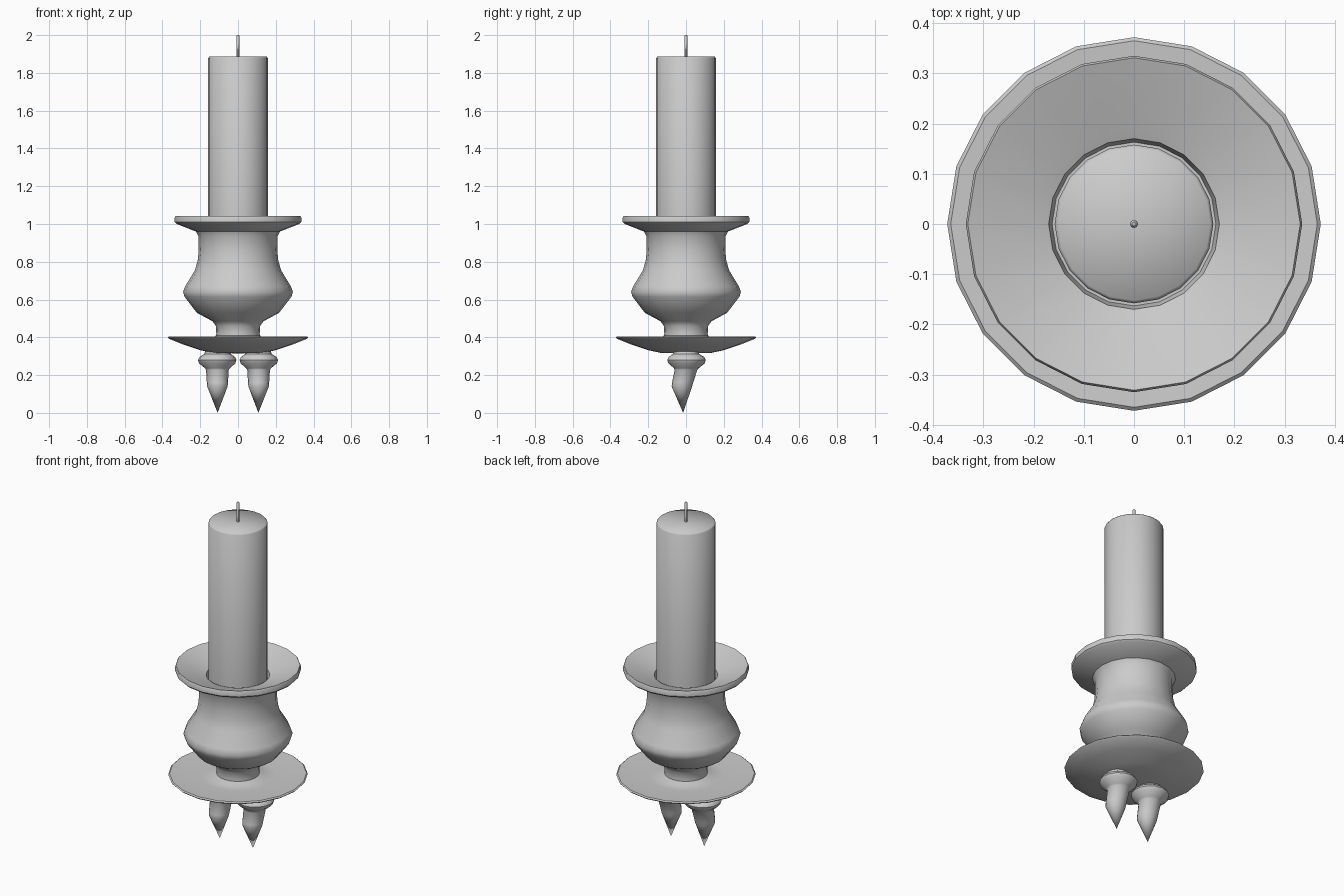
import bpy, bmesh, math


def lathe(name, profile, sides, angle=40, mirror_x=False):
    """Spin (radius, z[, centre x, centre y]) rings into a surface; radius 0 closes an end."""
    bm = bmesh.new()
    rings = []
    for p in profile:
        r, z = p[:2]
        cx, cy = p[2:] if len(p) > 2 else (0, 0)
        if r == 0:
            rings.append([bm.verts.new((cx, cy, z))])
        else:
            rings.append([bm.verts.new((cx + r * math.cos(2 * math.pi * i / sides),
                                        cy + r * math.sin(2 * math.pi * i / sides), z))
                          for i in range(sides)])
    for a, b in zip(rings, rings[1:]):
        for i in range(sides):
            j = (i + 1) % sides
            if len(a) == 1:
                bm.faces.new((a[0], b[j], b[i]))
            elif len(b) == 1:
                bm.faces.new((a[i], a[j], b[0]))
            else:
                bm.faces.new((a[i], a[j], b[j], b[i]))
    bmesh.ops.recalc_face_normals(bm, faces=bm.faces)
    mesh = bpy.data.meshes.new(name)
    bm.to_mesh(mesh)
    bm.free()
    obj = bpy.data.objects.new(name, mesh)
    bpy.context.collection.objects.link(obj)
    bpy.ops.object.select_all(action='DESELECT')
    obj.select_set(True)
    bpy.context.view_layer.objects.active = obj
    bpy.ops.object.shade_smooth_by_angle(angle=math.radians(angle))
    if mirror_x:
        obj.modifiers.new("Mirror", 'MIRROR')
    return obj


# Candle and wick
lathe("candle", [(0, 0.95), (0.158, 0.95), (0.158, 1.878), (0.152, 1.886), (0, 1.886)], 20, 60)
lathe("wick", [(0, 1.87), (0.008, 1.87), (0.008, 1.995), (0.004, 2.0), (0, 2.0)], 8)

# Vase-shaped cup with flared rim and sunken top
lathe("cup", [
    (0, 0.38), (0.118, 0.38), (0.115, 0.42), (0.117, 0.46), (0.135, 0.485),
    (0.218, 0.53), (0.283, 0.615), (0.291, 0.64), (0.28, 0.67), (0.228, 0.755),
    (0.213, 0.81), (0.208, 0.86), (0.209, 0.935), (0.222, 0.96), (0.325, 1.0),
    (0.335, 1.01), (0.335, 1.035), (0.331, 1.042), (0.19, 0.993), (0.17, 0.985),
    (0.163, 0.95), (0, 0.95)], 20)

# Drip dish below the cup
lathe("drip_dish", [
    (0, 0.315), (0.135, 0.318), (0.2, 0.332), (0.29, 0.362), (0.365, 0.392),
    (0.372, 0.399), (0.365, 0.405), (0.335, 0.403), (0.2, 0.394), (0.14, 0.396),
    (0.115, 0.41), (0, 0.41)], 20)

# Pair of pointed feet, leaning slightly forward
lathe("spike_foot", [
    (0, 0.0, 0.108, -0.015), (0.054, 0.14, 0.109, -0.022), (0.056, 0.16, 0.109, -0.018),
    (0.06, 0.228, 0.109, 0.0), (0.066, 0.237, 0.109, 0.002), (0.096, 0.262, 0.11, 0.003),
    (0.102, 0.28, 0.11, 0.003), (0.094, 0.296, 0.11, 0.002), (0.07, 0.312, 0.108, 0.0),
    (0.066, 0.335, 0.105, 0.0), (0, 0.335, 0.105, 0.0)], 16, 40, mirror_x=True)
